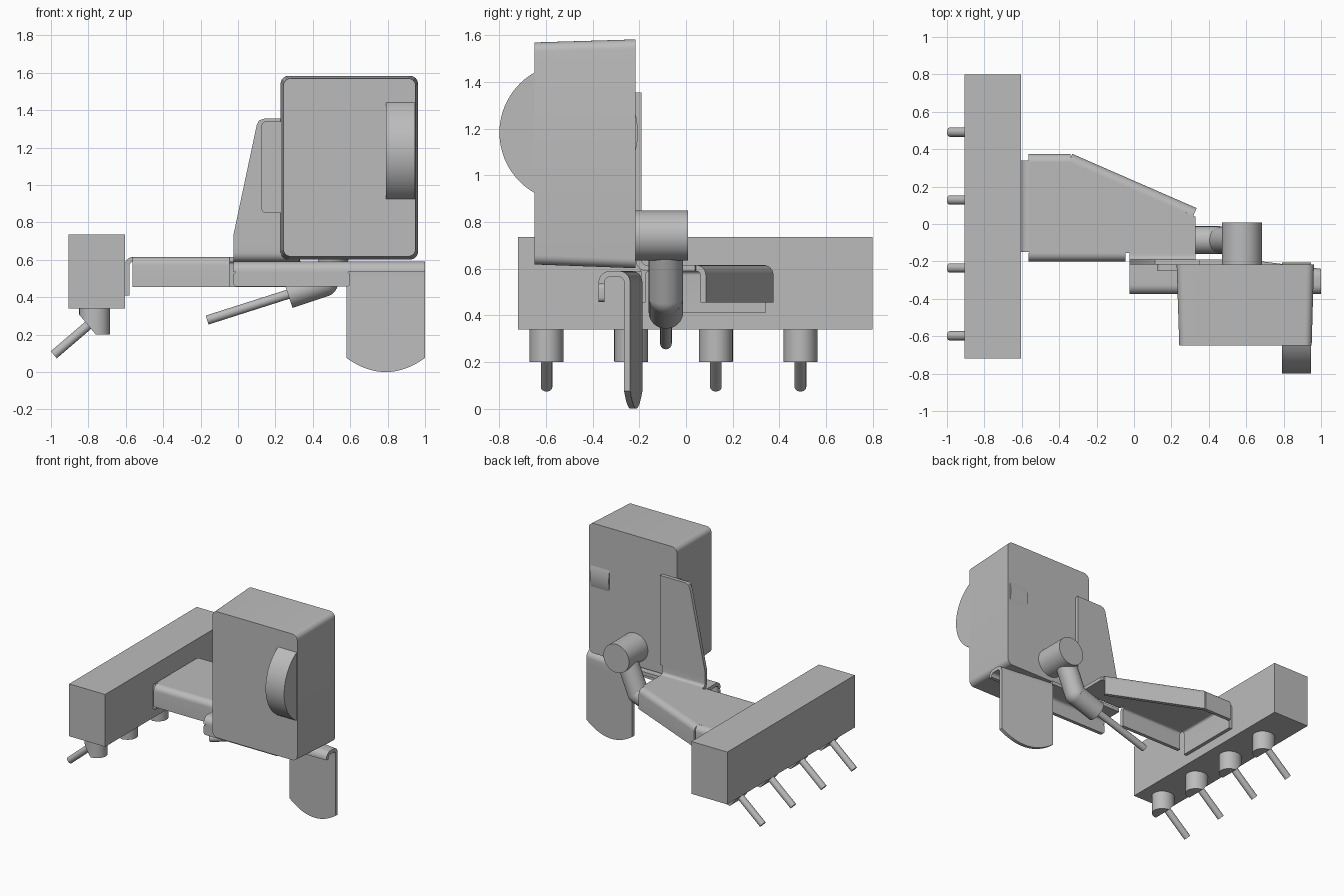
import bpy
import bmesh
from math import cos, sin, pi, radians
from mathutils import Vector

if "Cube" in bpy.data.objects:
    bpy.data.objects.remove(bpy.data.objects["Cube"])

grey = bpy.data.materials.new("plain grey")
grey.use_nodes = True
grey.diffuse_color = (0.5, 0.5, 0.5, 1)
grey.node_tree.nodes["Principled BSDF"].inputs["Base Color"].default_value = (0.5, 0.5, 0.5, 1)


def finish(name, bm):
    bmesh.ops.recalc_face_normals(bm, faces=bm.faces)
    mesh = bpy.data.meshes.new(name)
    bm.to_mesh(mesh)
    bm.free()
    mesh.materials.append(grey)
    obj = bpy.data.objects.new(name, mesh)
    bpy.context.collection.objects.link(obj)
    bpy.ops.object.select_all(action='DESELECT')
    obj.select_set(True)
    bpy.context.view_layer.objects.active = obj
    bpy.ops.object.shade_smooth_by_angle(angle=radians(30))
    return obj


def loft(name, ring_a, ring_b, cut=None):
    """Closed solid between two matching rings, optionally cut by a plane."""
    bm = bmesh.new()
    a = [bm.verts.new(p) for p in ring_a]
    b = [bm.verts.new(p) for p in ring_b]
    bm.faces.new(a)
    bm.faces.new(b[::-1])
    for i in range(len(a)):
        j = (i + 1) % len(a)
        bm.faces.new((a[i], b[i], b[j], a[j]))
    if cut:
        res = bmesh.ops.bisect_plane(bm, geom=bm.verts[:] + bm.edges[:] + bm.faces[:],
                                     plane_co=cut[0], plane_no=cut[1], clear_outer=True)
        edges = [e for e in res["geom_cut"] if isinstance(e, bmesh.types.BMEdge)]
        bmesh.ops.edgeloop_fill(bm, edges=edges)
    return finish(name, bm)


def prism(name, ring, vec):
    return loft(name, ring, [Vector(p) + Vector(vec) for p in ring])


def box(name, lo, hi):
    ring = [(lo[0], lo[1], lo[2]), (hi[0], lo[1], lo[2]), (hi[0], hi[1], lo[2]), (lo[0], hi[1], lo[2])]
    return prism(name, ring, (0, 0, hi[2] - lo[2]))


def rod(name, p, q, r, sides=32):
    p, q = Vector(p), Vector(q)
    axis = (q - p).normalized()
    u = axis.orthogonal().normalized()
    v = axis.cross(u)
    ring = [p + r * (cos(2 * pi * i / sides) * u + sin(2 * pi * i / sides) * v) for i in range(sides)]
    return prism(name, ring, q - p)


def rounded(pts, r, steps=6, closed=False):
    """2D path with its corners replaced by smooth bends."""
    pts = [Vector(p) for p in pts]
    out = []
    for i, p in enumerate(pts):
        if not closed and i in (0, len(pts) - 1):
            out.append(p)
            continue
        a = p + (pts[i - 1] - p).normalized() * r
        b = p + (pts[(i + 1) % len(pts)] - p).normalized() * r
        mid = a + b - p
        for k in range(steps + 1):
            t = k / steps * pi / 2
            out.append(mid + (b - mid) * sin(t) + (a - mid) * cos(t))
    return out


def strip(pts, t=0.026, r=0.035):
    """Closed section of bent sheet metal around a centre line."""
    path = rounded(pts, r)
    left, right = [], []
    for i, p in enumerate(path):
        d = (path[min(i + 1, len(path) - 1)] - path[max(i - 1, 0)]).normalized()
        n = Vector((-d.y, d.x)) * t / 2
        left.append(p + n)
        right.append(p - n)
    return left + right[::-1]


def along_x(section, x):
    return [(x, s.x, s.y) for s in section]


# Terminal block with four contacts and leads
box("terminal_block", (-0.905, -0.72, 0.34), (-0.605, 0.8, 0.735))
for i in range(4):
    y = -0.598 + 0.363 * i
    ring = [(-0.767 + 0.082 * cos(pi * k / 16), y + 0.073 * sin(pi * k / 16), 0.2) for k in range(32)]
    loft(f"contact_{i + 1}", ring, [(p[0], p[1], 0.345) for p in ring],
         cut=((-0.76, y, 0.2), (-0.77, 0, -0.64)))
    rod(f"lead_{i + 1}", (-0.76, y, 0.285), (-0.985, y, 0.092), 0.025, 16)

# Bracket: top plate with folded flanges
TOP, INSET = 0.602, 0.045


def flange(name, p, q, inward, bottom):
    p, q, n = Vector(p), Vector(q), Vector(inward).normalized()
    sec = strip([(0.013, bottom), (0.013, TOP), (INSET, TOP)], r=0.03)
    loft(name, [(*(p + n * s.x), s.y) for s in sec], [(*(q + n * s.x), s.y) for s in sec])


flange("block_flange", (-0.605, -0.15), (-0.605, 0.34), (1, 0), 0.41)
flange("front_flange", (-0.565, -0.2), (-0.045, -0.2), (0, 1), 0.455)
flange("back_flange", (-0.565, 0.375), (-0.34, 0.375), (0, -1), 0.455)
flange("slanted_flange", (-0.33, 0.375), (0.335, 0.085), (-0.29, -0.665), 0.455)
outline = [(-0.56, -0.155), (-0.02, -0.155), (0.33, -0.155), (0.33, 0.038), (-0.348, 0.334), (-0.56, 0.334)]
prism("bracket_top", [(x, y, TOP - 0.013) for x, y in outline], (0, 0, 0.026))

# Upright mounting plate rising from the bracket
bend = strip([(-0.155, TOP), (-0.203, TOP), (-0.203, 0.68)])
loft("upright_bend", along_x(bend, -0.025), along_x(bend, 0.33))
outline = [(-0.025, 0.68), (0.35, 0.68), (0.35, 1.355), (0.14, 1.355), (0.113, 1.345), (0.1, 1.32), (-0.025, 0.73)]
prism("upright_plate", [(x, -0.216, z) for x, z in outline], (0, 0.026, 0))

# Housing with a slight draft, side pad and thumb wheel


def housing_ring(x0, x1, z0, z1, y):
    pts = rounded([(x0, z0), (x1, z0), (x1, z1), (x0, z1)], 0.04, closed=True)
    return [(p.x, y, p.y) for p in pts]


loft("housing", housing_ring(0.228, 0.962, 0.602, 1.583, -0.217),
     housing_ring(0.242, 0.95, 0.618, 1.57, -0.65))
pad = rounded([(0.125, 0.85), (0.3, 0.85), (0.3, 1.34), (0.125, 1.34)], 0.025, closed=True)
prism("side_pad", [(p.x, -0.25, p.y) for p in pad], (0, 0.034, 0))
rod("thumb_wheel", (0.79, -0.503, 1.183), (0.945, -0.503, 1.183), 0.297, 64)

# Channel under the housing, short lip toward the outer end
HIGH = 0.577
channel = strip([(-0.362, 0.535), (-0.362, HIGH), (-0.3, HIGH)])
loft("channel_lip", along_x(channel, -0.025), along_x(channel, 1.0))
skirt = rounded([(-0.025, 0.457), (0.6, 0.457), (0.6, 0.535), (-0.025, 0.535)], 0.02, closed=True)
prism("channel_skirt", [(p.x, -0.375, p.y) for p in skirt], (0, 0.026, 0))
box("channel_top", (-0.025, -0.3, HIGH - 0.013), (0.58, -0.19, HIGH + 0.013))


# Blade hanging from the channel, turned slightly outward
def blade_y(x):
    return -0.2 - 0.125 * (x - 0.58)


def hook(x):
    y = blade_y(x)
    return along_x(strip([(-0.3, HIGH), (y, HIGH), (y, 0.5)]), x)


loft("blade_bend", hook(0.58), hook(1.0))
tip = [(0.79 + 0.21 * k / 8, 0.075 * (k / 8) ** 2) for k in range(-8, 9)]
outline = tip + [(1.0, 0.5), (0.58, 0.5)]
prism("blade", [(x, blade_y(x) - 0.013, z) for x, z in outline], (0, 0.026, 0))

# Pivot with bent sleeve and wire
MID = -0.086
knee, end = Vector((0.46, MID, 0.477)), Vector((0.268, MID, 0.413))
rod("pivot", (0.577, -0.217, 0.742), (0.577, 0.008, 0.742), 0.107, 48)
rod("sleeve_upper", (0.56, MID, 0.72), knee, 0.074)
rod("sleeve_lower", knee, end, 0.074)
bm = bmesh.new()
bmesh.ops.create_uvsphere(bm, u_segments=32, v_segments=16, radius=0.074)
bmesh.ops.translate(bm, verts=bm.verts, vec=knee)
finish("sleeve_knee", bm)
rod("wire", knee, (-0.165, MID, 0.278), 0.025, 16)
